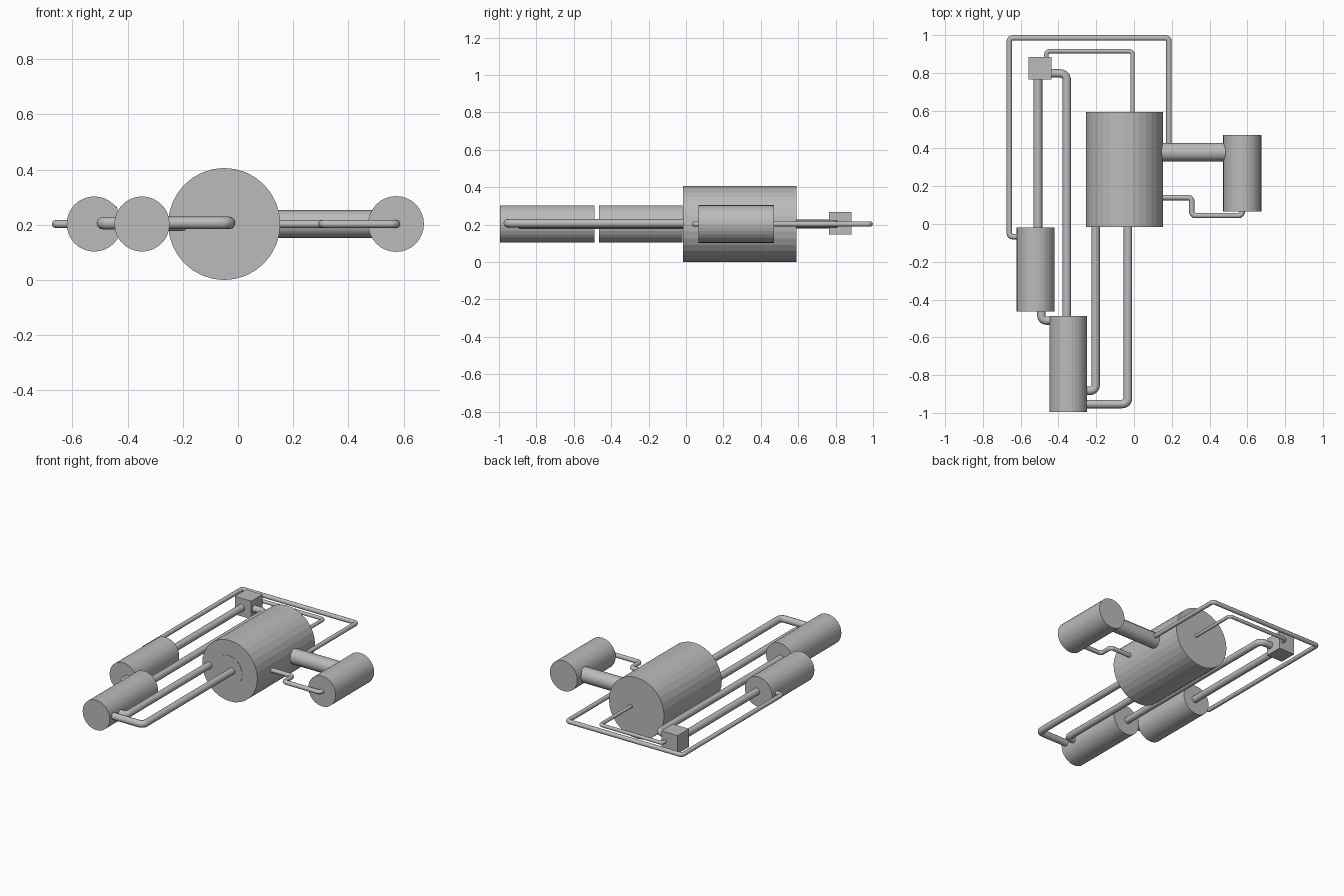
import bpy, math
from mathutils import Vector

if "Cube" in bpy.data.objects:
    bpy.data.objects.remove(bpy.data.objects["Cube"])

Z = 0.205
gray = bpy.data.materials.new("plain gray")
gray.diffuse_color = (0.5, 0.5, 0.5, 1)
gray.use_nodes = True
gray.node_tree.nodes["Principled BSDF"].inputs["Base Color"].default_value = gray.diffuse_color


def tank(name, x, y0, y1, r, sides=32):
    """Cylinder lying along y."""
    bpy.ops.mesh.primitive_cylinder_add(
        vertices=sides, radius=r, depth=y1 - y0,
        location=(x, (y0 + y1) / 2, Z), rotation=(math.pi / 2, 0, 0))
    o = bpy.context.object
    o.name = name
    o.data.materials.append(gray)


def pipe(name, pts, r, bend=0.03, z=Z):
    """Round tube along a flat path, with arcs at the inner corners."""
    p = [Vector((x, y, z)) for x, y in pts]
    path = [p[0]]
    for a, b, c in zip(p, p[1:], p[2:]):
        u, v = (a - b).normalized(), (c - b).normalized()
        centre = b + (u + v) * bend
        for i in range(7):
            t = i / 6 * math.pi / 2
            path.append(centre - v * bend * math.cos(t) - u * bend * math.sin(t))
    path.append(p[-1])
    cu = bpy.data.curves.new(name, 'CURVE')
    cu.dimensions = '3D'
    cu.twist_mode = 'Z_UP'
    cu.bevel_depth = r
    cu.bevel_resolution = 4
    cu.use_fill_caps = True
    s = cu.splines.new('POLY')
    s.points.add(len(path) - 1)
    for q, co in zip(s.points, path):
        q.co = (*co, 1)
    o = bpy.data.objects.new(name, cu)
    bpy.context.collection.objects.link(o)
    bpy.ops.object.select_all(action='DESELECT')
    o.select_set(True)
    bpy.context.view_layer.objects.active = o
    bpy.ops.object.convert(target='MESH')
    o = bpy.context.object
    o.data.materials.clear()
    o.data.materials.append(gray)
    bpy.ops.object.shade_smooth_by_angle(angle=math.radians(40))


# Tanks
tank("main_vessel", -0.05, -0.015, 0.592, 0.203)
tank("vessel_front_disc", -0.058, -0.017, 0.05, 0.1)
tank("right_tank", 0.573, 0.066, 0.47, 0.101)
tank("left_tank", -0.521, -0.464, -0.018, 0.1)
tank("front_tank", -0.348, -0.995, -0.488, 0.1)

# Valve box
bpy.ops.mesh.primitive_cube_add(size=0.12, location=(-0.498, 0.824, 0.208))
box = bpy.context.object
box.name = "valve_box"
box.data.materials.append(gray)

# Thick duct from the vessel to the right tank
pipe("thick_duct", [(0.1, 0.38), (0.485, 0.38)], 0.05)

# Thin pipes
pipe("outer_loop_pipe", [(-0.6, -0.067), (-0.66, -0.067), (-0.66, 0.985),
                         (0.185, 0.985), (0.185, 0.4)], 0.0145, 0.018)
pipe("vessel_return_pipe", [(-0.464, 0.86), (-0.464, 0.915), (-0.008, 0.915),
                            (-0.008, 0.58)], 0.0115, 0.018)
pipe("right_tank_pipe", [(0.12, 0.14), (0.306, 0.14), (0.306, 0.045),
                         (0.573, 0.045), (0.573, 0.09)], 0.0145, 0.02)

# Medium pipes
pipe("box_to_left_tank_pipe", [(-0.509, 0.78), (-0.509, -0.04)], 0.0235)
pipe("box_to_front_tank_pipe", [(-0.46, 0.797), (-0.356, 0.797),
                                (-0.356, -0.51)], 0.0225, 0.035)
pipe("tank_link_pipe", [(-0.49, -0.44), (-0.49, -0.511), (-0.43, -0.511)], 0.0225, 0.025, 0.208)
pipe("inner_feed_pipe", [(-0.27, -0.883), (-0.203, -0.883), (-0.203, 0.01)], 0.0225, 0.03, 0.202)
pipe("outer_feed_pipe", [(-0.27, -0.953), (-0.032, -0.953), (-0.032, 0.01)], 0.0225, 0.03, 0.209)

# Put the whole model on the ground
for o in bpy.data.objects:
    o.location.z -= Z - 0.203
